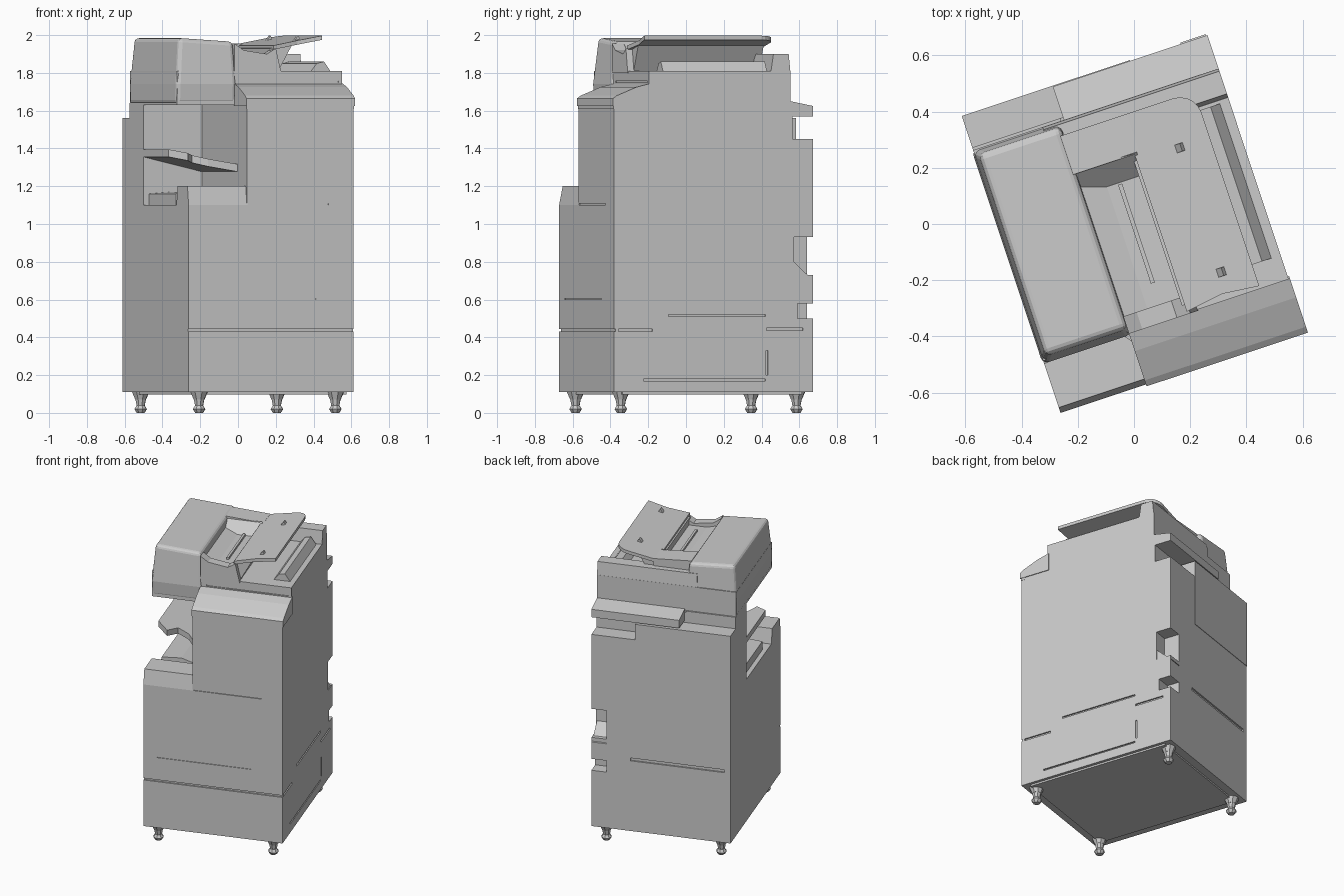
import bpy, bmesh, math
from mathutils import Matrix, Vector

if "Cube" in bpy.data.objects:
    bpy.data.objects.remove(bpy.data.objects["Cube"])

# The whole machine is laid out square, then turned about z
TURN = Matrix.Rotation(math.radians(18.4), 4, 'Z')


def finish(name, bm, bevel=0.0, segs=1, cutter=False):
    bmesh.ops.recalc_face_normals(bm, faces=bm.faces)
    bm.transform(TURN)
    me = bpy.data.meshes.new(name)
    bm.to_mesh(me)
    bm.free()
    ob = bpy.data.objects.new(name, me)
    bpy.context.collection.objects.link(ob)
    if bevel:
        m = ob.modifiers.new("soft_edges", 'BEVEL')
        m.width, m.segments = bevel, segs
        m.limit_method = 'ANGLE'
    if cutter:
        ob.hide_render = True
        ob.display_type = 'WIRE'
    return ob


def prism(name, pts, axis, lo, hi, **kw):
    """Extrude a 2D profile along axis 0 (u), 1 (v) or 2 (z)."""
    bm = bmesh.new()

    def ring(t):
        out = []
        for p in pts:
            co = list(p)
            co.insert(axis, t)
            out.append(bm.verts.new(co))
        return out
    a, b = ring(lo), ring(hi)
    n = len(pts)
    bm.faces.new(a)
    bm.faces.new(b[::-1])
    for i in range(n):
        bm.faces.new((a[i], b[i], b[(i + 1) % n], a[(i + 1) % n]))
    return finish(name, bm, **kw)


def box(name, u, v, z, **kw):
    return prism(name, [(u[0], v[0]), (u[1], v[0]), (u[1], v[1]), (u[0], v[1])], 2, *z, **kw)


def cut(ob, name, u, v, z):
    c = box(name, u, v, z, cutter=True)
    m = ob.modifiers.new(name, 'BOOLEAN')
    m.operation, m.object, m.solver = 'DIFFERENCE', c, 'EXACT'


# Lower cabinet with drawer seams and rear corner hand pockets
cabinet = box("lower_cabinet", (-.46, .46), (-.555, .555), (.11, 1.1))
seams = [
    ("front_seam_cut", (-.5, .5), (-.6, -.545), (.432, .445)),
    ("front_line_cut", (-.37, .25), (-.6, -.55), (.6, .606)),
    ("side_front_seam_cut", (.45, .5), (-.53, -.34), (.432, .445)),
    ("side_upper_seam_cut", (.45, .5), (-.25, .29), (.51, .522)),
    ("side_rear_seam_cut", (.45, .5), (.295, .5), (.437, .45)),
    ("side_low_seam_cut", (.45, .5), (-.39, .29), (.17, .18)),
    ("side_step_cut", (.45, .5), (.293, .305), (.20, .33)),
    ("back_slot_cut", (-.42, .2), (.545, .6), (.60, .62)),
    ("pocket_upper_cut", (.36, .5), (.45, .6), (.73, .93)),
    ("pocket_lower_cut", (.36, .5), (.47, .6), (.5, .58)),
]
for s in seams:
    cut(cabinet, *s)
prism("pocket_slope", [(.44, .70), (.56, .70), (.45, .80)], 0, .36, .455)

# Front cover rim below the output bay
prism("front_cover_rim", [(-.555, 1.1), (-.535, 1.2), (-.37, 1.2), (-.35, 1.1)], 0, -.46, -.13)

# Tower on the right and column at the rear of the output bay
tower = box("right_tower", (-.135, .46), (-.555, .44), (1.1, 1.63))
cut(tower, "tower_line_cut", (-.2, .32), (-.6, -.549), (1.101, 1.108))
box("rear_column", (-.46, -.13), (.2, .44), (1.1, 1.64))

# Rear covers of stepped height
box("rear_cover_left", (-.46, .17), (.44, .558), (1.1, 1.56))
box("rear_cover_right", (.17, .46), (.44, .555), (1.1, 1.45))
prism("rear_ledge", [(.43, 1.57), (.555, 1.57), (.555, 1.625), (.43, 1.65)], 0, -.12, .46)

# Output bay trays
prism("bay_lower_tray", [(-.43, 1.1), (-.43, 1.16), (-.3, 1.17), (-.135, 1.12), (-.135, 1.1)],
      1, -.25, .2)
bm = bmesh.new()
outline = [(-.46, .2), (-.46, -.22), (-.38, -.30), (-.33, -.22), (-.25, -.25), (-.135, -.40), (-.135, .2)]
height = lambda u: 1.385 - (u + .46) * .24
low = [bm.verts.new((u, v, height(u) - .03)) for u, v in outline]
top = [bm.verts.new((u, v, height(u) + .01)) for u, v in outline]
bm.faces.new(low)
bm.faces.new(top)
for i in range(len(outline)):
    j = (i + 1) % len(outline)
    bm.faces.new((low[i], low[j], top[j], top[i]))
finish("bay_upper_tray", bm)

# Scanner body and sloped control panel
scanner = box("scanner_body", (-.46, .46), (-.36, .43), (1.63, 1.81))
cut(scanner, "scanner_seam_cut", (-.1, .44), (-.4, -.354), (1.75, 1.758))
prism("control_panel", [(-.562, 1.625), (-.562, 1.665), (-.54, 1.68), (-.43, 1.725), (-.35, 1.745), (-.35, 1.625)],
      0, -.14, .465)
box("control_panel_lip", (-.137, .462), (-.558, -.53), (1.61, 1.626))

# Lid top: raised bar on the right and hinge block at the rear
prism("lid_bar", [(.31, 1.8), (.35, 1.85), (.39, 1.86), (.425, 1.81)], 1, -.27, .31)
prism("hinge_block", [(.32, 1.8), (.335, 1.9), (.42, 1.9), (.43, 1.8)], 0, -.2, .46)

# Document feeder: tapered body with rounded top
bm = bmesh.new()
for u, v, z in [(-.465, -.36, 1.635), (-.13, -.36, 1.635), (-.13, .43, 1.635), (-.465, .43, 1.635),
                (-.465, -.37, 1.74), (-.13, -.37, 1.74), (-.13, .43, 1.74), (-.465, .43, 1.74),
                (-.445, -.345, 1.985), (-.14, -.345, 1.965), (-.14, .41, 1.965), (-.445, .41, 1.985)]:
    bm.verts.new((u, v, z))
bmesh.ops.convex_hull(bm, input=bm.verts)
bmesh.ops.dissolve_limit(bm, angle_limit=.02, verts=bm.verts, edges=bm.edges)
finish("feeder_body", bm, bevel=.022, segs=3)

# Feeder exit floor, rear bridge and paper guides
prism("feeder_floor", [(-.14, 1.8), (-.14, 1.91), (-.05, 1.885), (.09, 1.885), (.12, 1.8)], 1, -.33, .38)
prism("feeder_front_lip", [(-.14, 1.8), (-.14, 1.955), (-.09, 1.92), (.04, 1.90), (.09, 1.93), (.12, 1.8)],
      1, -.365, -.30)
prism("feeder_bridge", [(-.15, 1.86), (-.15, 1.966), (.10, 1.95), (.10, 1.86)], 1, .235, .38)
prism("recess_rear_slope", [(.15, 1.88), (.24, 1.88), (.24, 1.955)], 0, -.14, .09)
box("recess_guide", (-.01, .005), (-.22, .15), (1.88, 1.90))

# Inclined document tray with one rounded rear corner
bm = bmesh.new()
arc = [(.273 + .08 * math.cos(a), .30 + .08 * math.sin(a))
       for a in [i * math.pi / 10 for i in range(6)]]
outline = [(.08, -.355), (.15, -.345), (.22, -.335), (.353, -.35)] + arc + [(.08, .38)]
low, top = [], []
for u, v in outline:
    z = 1.945 + (u - .08) * .19
    top.append(bm.verts.new((u, v, z)))
    low.append(bm.verts.new((u, v, z - .022)))
bm.faces.new(low)
bm.faces.new(top)
for i in range(len(outline)):
    j = (i + 1) % len(outline)
    bm.faces.new((low[i], low[j], top[j], top[i]))
finish("document_tray", bm)
prism("tray_support", [(.07, 1.8), (.07, 1.93), (.19, 1.945), (.11, 1.8)], 1, -.33, .37)
for i, v in enumerate((-.26, .206)):
    prism(f"tray_stop_{i}", [(.22, 1.965), (.255, 1.98), (.245, 1.998)], 1, v - .015, v + .015)

# Castors: bracket, stem and flared foot at each corner
for su in (-1, 1):
    for sv in (-1, 1):
        bm = bmesh.new()
        for r1, r2, z0, z1 in [(.03, .05, .07, .115), (.022, .03, .035, .075),
                               (.035, .022, .02, .04), (.022, .035, 0, .02)]:
            bmesh.ops.create_cone(bm, cap_ends=True, segments=8, radius1=r1, radius2=r2, depth=z1 - z0,
                                  matrix=Matrix.Translation((su * .38, sv * .49, (z0 + z1) / 2)))
        finish(f"castor_{'left' if su < 0 else 'right'}_{'front' if sv < 0 else 'rear'}", bm)

# Underside pan
box("underside_pan", (-.40, .44), (-.5, .5), (.098, .112))
